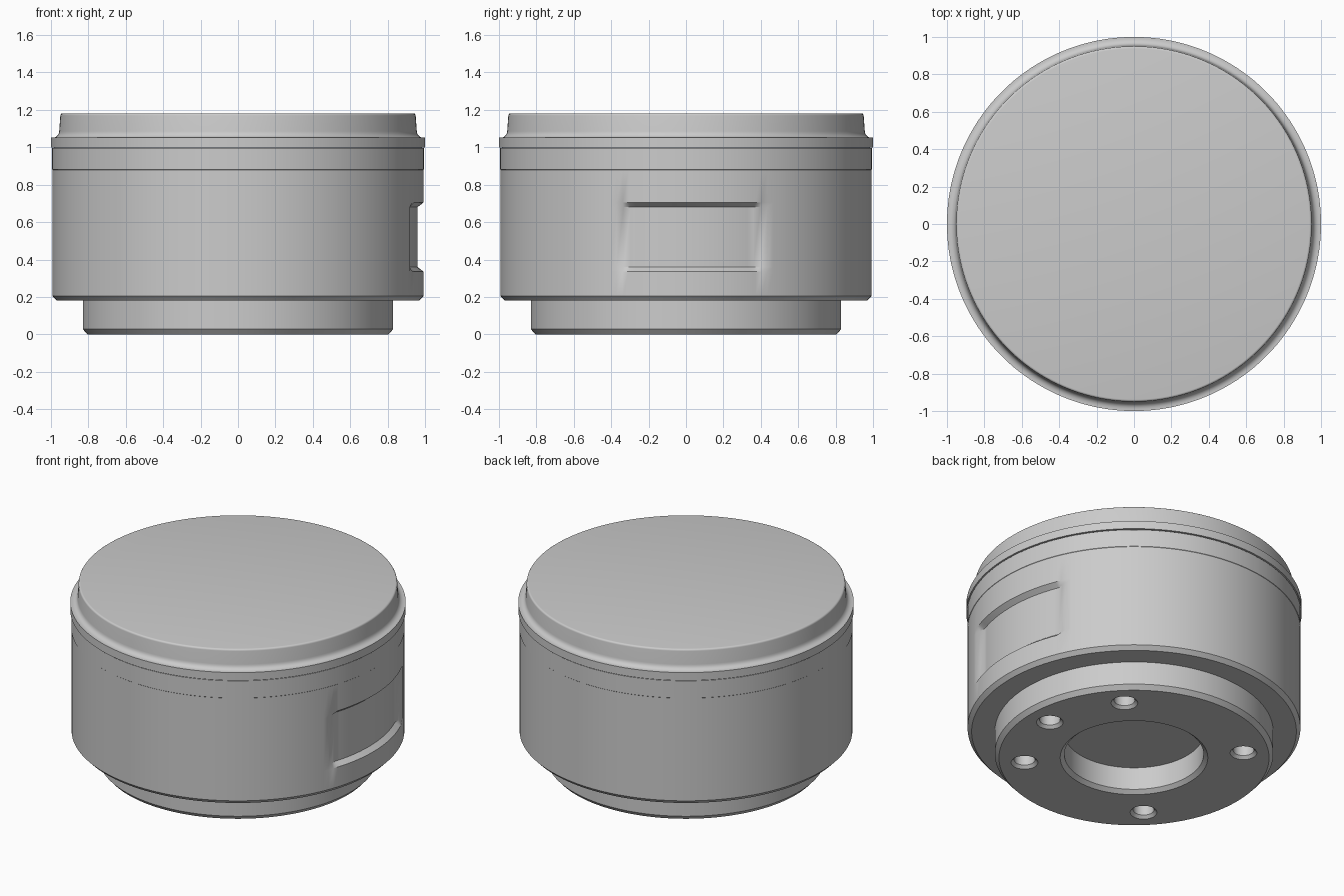
import bpy, bmesh, math

if "Cube" in bpy.data.objects:
    bpy.data.objects.remove(bpy.data.objects["Cube"])

SEGS = 180

# Single grey finish
grey = bpy.data.materials.new("plain grey")
grey.use_nodes = True
colour = (0.6, 0.6, 0.6, 1)
grey.diffuse_color = colour
grey.node_tree.nodes["Principled BSDF"].inputs["Base Color"].default_value = colour


def lathe(name, profile, segs=SEGS, carve=None):
    """Revolve (radius, height) points about z; carve gives a depth to remove."""
    bm = bmesh.new()
    rings = []
    for r, z in profile:
        ring = []
        for i in range(segs):
            a = math.tau * i / segs
            rr = r - (carve(a, z) if carve else 0)
            ring.append(bm.verts.new((rr * math.cos(a), rr * math.sin(a), z)))
        rings.append(ring)
    for low, high in zip(rings, rings[1:]):
        for i in range(segs):
            j = (i + 1) % segs
            bm.faces.new((low[i], low[j], high[j], high[i]))
    bmesh.ops.remove_doubles(bm, verts=bm.verts, dist=1e-5)
    bmesh.ops.recalc_face_normals(bm, faces=bm.faces)
    mesh = bpy.data.meshes.new(name)
    bm.to_mesh(mesh)
    bm.free()
    mesh.materials.append(grey)
    ob = bpy.data.objects.new(name, mesh)
    bpy.context.collection.objects.link(ob)
    return ob


def select_only(ob):
    bpy.ops.object.select_all(action="DESELECT")
    ob.select_set(True)
    bpy.context.view_layer.objects.active = ob


# Shallow side pocket: sloped on all four edges
def pocket(angle, z):
    deg = math.degrees((angle + math.pi) % math.tau - math.pi)
    along = min(deg + 22, 26 - deg) / 4
    up = min(z - 0.335, 0.705 - z) / 0.025
    return 0.032 * max(0, min(along, up, 1))


# Main drum
body = lathe("body", [
    (0, 0.18), (0.968, 0.18), (0.992, 0.205), (0.992, 0.335), (0.992, 0.36),
    (0.992, 0.68), (0.992, 0.705), (0.992, 0.88), (0.994, 0.882),
    (0.994, 0.995), (0.985, 0.995), (0.985, 1.01), (0, 1.01)], carve=pocket)

# Lid with a flange and a concave fillet up to the raised disc
fillet = [(0.99 - 0.034 * math.sin(t), 1.086 - 0.034 * math.cos(t))
          for t in (math.radians(18 * k) for k in range(6))]
rounded = [(0.938 + 0.012 * math.cos(t), 1.17 + 0.012 * math.sin(t))
           for t in (math.radians(22.5 * k) for k in range(5))]
lid = lathe("lid", [(0, 1.0), (1.0, 1.0), (1.0, 1.052)] + fillet + rounded + [(0, 1.182)])

# Mounting foot with a central bore
foot = lathe("foot", [
    (0, 0.17), (0.415, 0.17), (0.415, 0.022), (0.44, 0), (0.805, 0),
    (0.83, 0.028), (0.83, 0.2), (0, 0.2)])

# Countersunk bolt holes
for deg in (-45, 0, 45, 135, 225):
    cutter = lathe("hole_cutter", [
        (0, -0.02), (0.1, -0.02), (0.062, 0.018), (0.062, 0.16), (0, 0.16)], 32)
    a = math.radians(deg)
    cutter.location = (0.655 * math.cos(a), 0.655 * math.sin(a), 0)
    cutter.hide_render = True
    select_only(foot)
    mod = foot.modifiers.new("hole", "BOOLEAN")
    mod.operation = "DIFFERENCE"
    mod.solver = "EXACT"
    mod.object = cutter
    bpy.ops.object.modifier_apply(modifier=mod.name)
    bpy.data.objects.remove(cutter)

for ob in (body, lid, foot):
    select_only(ob)
    bpy.ops.object.shade_smooth_by_angle(angle=math.radians(30))
